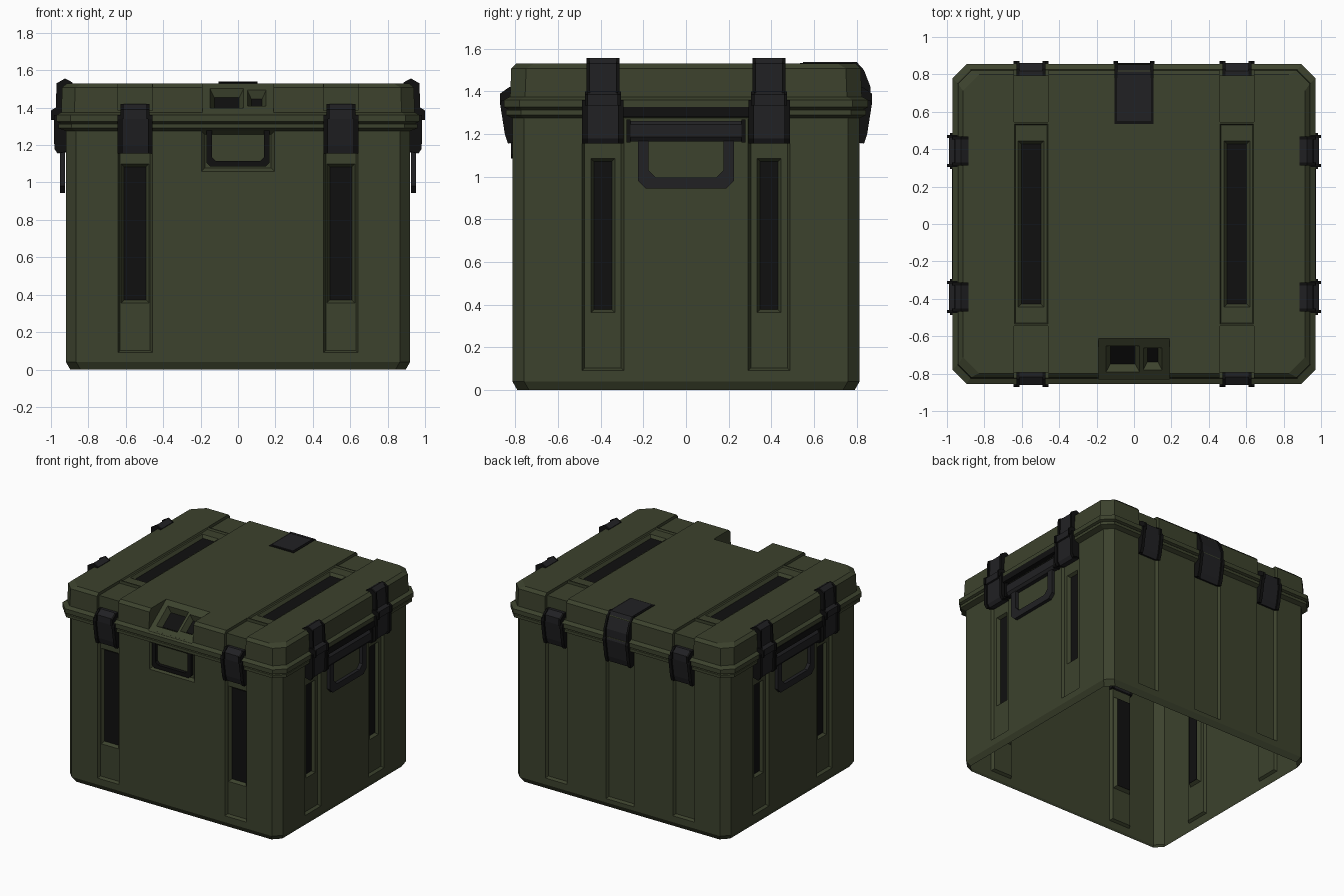
import bpy, bmesh, math
from mathutils import Matrix, Vector

if "Cube" in bpy.data.objects:
    bpy.data.objects.remove(bpy.data.objects["Cube"])


def material(name, rgb):
    m = bpy.data.materials.new(name)
    m.diffuse_color = (*rgb, 1)
    m.use_nodes = True
    m.node_tree.nodes["Principled BSDF"].inputs["Base Color"].default_value = m.diffuse_color
    return m


GREEN = material("olive", (0.045, 0.054, 0.026))
DARK = material("dark_plastic", (0.015, 0.015, 0.017))
BLACK = material("black", (0.005, 0.005, 0.005))


def loft(name, rings, mat=None):
    """Closed solid through rings with equal point counts."""
    bm = bmesh.new()
    vs = [[bm.verts.new(p) for p in r] for r in rings]
    n = len(vs[0])
    for a, b in zip(vs, vs[1:]):
        for i in range(n):
            j = (i + 1) % n
            bm.faces.new((a[i], a[j], b[j], b[i]))
    bm.faces.new(vs[0])
    bm.faces.new(vs[-1])
    bmesh.ops.recalc_face_normals(bm, faces=bm.faces)
    me = bpy.data.meshes.new(name)
    bm.to_mesh(me)
    bm.free()
    if mat:
        me.materials.append(mat)
    ob = bpy.data.objects.new(name, me)
    bpy.context.collection.objects.link(ob)
    return ob


# Local frames: u across, v up the surface, d outward from the centre
def side(deg):
    rot = Matrix.Rotation(math.radians(deg), 3, 'Z')
    return lambda u, v, d: rot @ Vector((u, -d, v))


FRONT, RIGHT, BACK, LEFT = (side(a) for a in (0, 90, 180, 270))


def TOP(u, v, d):
    return Vector((u, v, d))


def SLOPE(u, v, d):
    up, out = Vector((0, 0.809, 0.588)), Vector((0, -0.588, 0.809))
    return Vector((u, -0.72, 1.452)) + up * v + out * d


def rect(f, u0, u1, v0, v1, d):
    return [f(u0, v0, d), f(u1, v0, d), f(u1, v1, d), f(u0, v1, d)]


def block(name, f, u0, u1, v0, v1, d0, d1, mat):
    return loft(name, [rect(f, u0, u1, v0, v1, d0), rect(f, u0, u1, v0, v1, d1)], mat)


def prism(name, f, profile, u0, u1, mat=None):
    return loft(name, [[f(u, z, d) for d, z in profile] for u in (u0, u1)], mat)


cutters = []


def recess(f, u0, u1, v0, v1, d, depth, taper=0.0, floor=False, ext=0.06):
    """Tapered pocket cut from surface level d; optional black floor."""
    t = taper
    inner = (u0 + t, u1 - t, v0 + t, v1 - t)
    cutters.append(loft("cutter", [rect(f, u0, u1, v0, v1, d + ext), rect(f, u0, u1, v0, v1, d),
                                   rect(f, *inner, d - depth)]))
    if floor:
        block("slot_insert", f, *inner, d - depth - 0.002, d - depth + 0.004, BLACK)


# Case shell: octagonal rings with a stepped rim and chamfered lid
def octagon(x, y, c, z):
    return [(x, y - c, z), (x - c, y, z), (c - x, y, z), (-x, y - c, z),
            (-x, c - y, z), (c - x, -y, z), (x - c, -y, z), (x, c - y, z)]


shell = loft("case_shell", [octagon(x, y, c, z) for z, x, y, c in (
    (0, .897, .792, .055), (.04, .92, .815, .055), (1.275, .92, .815, .055),
    (1.29, .96, .845, .07), (1.312, .96, .845, .07), (1.316, .948, .833, .065),
    (1.326, .97, .855, .075), (1.36, .97, .855, .075), (1.375, .945, .825, .07),
    (1.508, .94, .82, .07), (1.53, .915, .798, .085))], GREEN)

# Recessed vertical strips and slots on the walls
for s in (-1, 1):
    u = 0.55 * s
    for f in (FRONT, BACK):
        recess(f, u - .092, u + .092, .09, 1.272, .815, .02, .012)
        recess(f, u - .092, u + .092, 1.385, 1.6, .83, .035)
    recess(FRONT, u - .075, u + .075, .355, 1.1, .795, .025, .016, True)
    for f in (RIGHT, LEFT):
        w = 0.39 * s
        recess(f, w - .098, w + .098, .09, 1.271, .92, .02, .012)
        recess(f, w - .056, w + .056, .362, 1.085, .90, .025, .014, True)
    # Lid top strips, deeper at their ends
    recess(TOP, u - .09, u + .09, -.535, .535, 1.53, .012, .006)
    recess(TOP, u - .07, u + .07, -.445, .445, 1.518, .025, .018, True)
    for a, b in ((.545, .95), (-.95, -.545)):
        recess(TOP, u - .091, u + .091, a, b, 1.53, .022)
recess(BACK, -.12, .12, .07, 1.273, .815, .02, .012)
recess(FRONT, -.195, .195, 1.06, 1.274, .815, .022, .018)

# Sloped lock panel on the lid front with two pockets
cutters.append(prism("cutter", FRONT, [(.605, 1.536), (.835, 1.368), (1, 1.368),
                                       (1, 1.6), (.605, 1.6)], -.19, .19))
recess(SLOPE, -.15, .03, -.09, .085, 0, .045, .024, True)
recess(SLOPE, .05, .15, -.075, .07, 0, .045, .022, True)

# Apply all cuts, then open the underside
for c in cutters:
    c.hide_render = True
    mod = shell.modifiers.new("cut", 'BOOLEAN')
    mod.object, mod.operation, mod.solver = c, 'DIFFERENCE', 'EXACT'
bpy.context.view_layer.update()
cut = bpy.data.meshes.new_from_object(shell.evaluated_get(bpy.context.evaluated_depsgraph_get()))
shell.modifiers.clear()
shell.data = cut
for c in cutters:
    bpy.data.objects.remove(c)
bm = bmesh.new()
bm.from_mesh(cut)
bmesh.ops.delete(bm, geom=[p for p in bm.faces if all(v.co.z < 0.005 for v in p.verts)],
                 context='FACES')
bm.to_mesh(cut)
bm.free()


# Latches: inset centre between two raised flanges
def flanged(name, f, c, profile, half, flange=0.025, inset=0.012):
    mid = sum(p[0] for p in profile) / len(profile)
    core = [(d - inset if d > mid else d, z) for d, z in profile]
    prism(name, f, core, c - half + flange, c + half - flange, DARK)
    for s in (-1, 1):
        prism(name + "_flange", f, profile, c + s * half, c + s * (half - flange), BLACK)


END_LOWER = [(.785, 1.17), (.835, 1.155), (.85, 1.2), (.872, 1.34), (.865, 1.36), (.785, 1.36)]
END_UPPER = [(.785, 1.34), (.872, 1.34), (.872, 1.39), (.83, 1.42), (.785, 1.42)]
SIDE_LOWER = [(.895, 1.17), (.965, 1.155), (.982, 1.18), (.985, 1.36), (.895, 1.36)]
SIDE_KNUCKLE = [(.93, 1.335), (1.0, 1.335), (1.0, 1.385), (.975, 1.4), (.93, 1.4)]
SIDE_UPPER = [(.93, 1.36), (.975, 1.37), (.97, 1.53), (.925, 1.556), (.885, 1.535),
              (.885, 1.515), (.93, 1.5)]
for s in (-1, 1):
    for f in (FRONT, BACK):
        flanged("end_latch_lower", f, .55 * s, END_LOWER, .093)
        flanged("end_latch_upper", f, .55 * s, END_UPPER, .078, .016)
    for f in (RIGHT, LEFT):
        flanged("side_latch_lower", f, .39 * s, SIDE_LOWER, .097)
        flanged("side_latch_knuckle", f, .39 * s, SIDE_KNUCKLE, .085, .016)
        flanged("side_latch_upper", f, .39 * s, SIDE_UPPER, .077, .016)

# Rear hinge wrapping over the lid edge
flanged("hinge_lower", BACK, 0, END_LOWER, .11)
flanged("hinge_upper", BACK, 0, [(.78, 1.34), (.866, 1.34), (.866, 1.42), (.835, 1.5),
                                (.80, 1.539), (.78, 1.539)], .105, .016)
block("hinge_top_plate", TOP, -.105, .105, .535, .80, 1.51, 1.534, BLACK)
block("hinge_top_inset", TOP, -.09, .09, .55, .80, 1.52, 1.537, DARK)


# U-shaped carry handles
def handle(name, f, w, z0, z1, t, c, d0, d1, mat):
    half = [(w, z1), (w, z0 + c), (w - c, z0)]
    inner = [(w - t, z1), (w - t, z0 + t + c), (w - t - c, z0 + t)]
    mirror = lambda pts: [(-u, v) for u, v in pts]
    loop = half + mirror(half)[::-1] + mirror(inner) + inner[::-1]
    loft(name, [[f(u, v, d) for u, v in loop] for d in (d0, d1)], mat)


handle("front_handle", FRONT, .168, 1.085, 1.285, .03, .02, .79, .822, BLACK)
for f in (RIGHT, LEFT):
    handle("side_handle", f, .225, .945, 1.2, .05, .035, .925, .952, DARK)
    prism("handle_bracket", f, [(.91, 1.165), (.95, 1.165), (.965, 1.185), (.965, 1.245),
                                (.95, 1.262), (.91, 1.262)], -.26, .26, DARK)
    for s in (-1, 1):
        block("bracket_end", f, .26 * s, .28 * s, 1.16, 1.268, .91, .968, BLACK)
    block("handle_rail", f, -.3, .3, 1.28, 1.328, .92, .974, BLACK)
